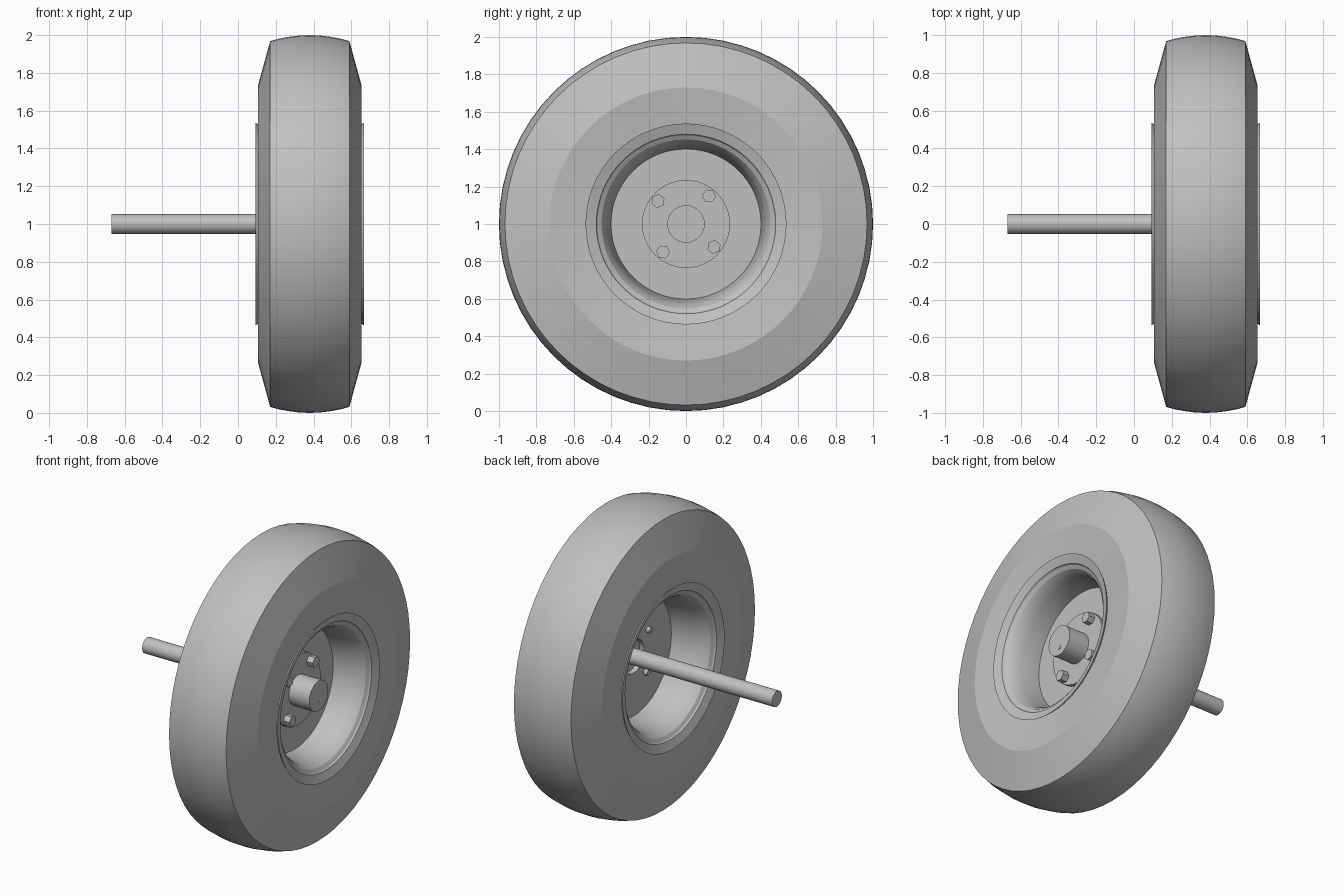
import bpy, bmesh, math

cube = bpy.data.objects.get("Cube")
if cube:
    bpy.data.objects.remove(cube, do_unlink=True)

MID = 0.38      # x of the wheel's middle plane
AXIS_Z = 1.0    # height of the axle

grey = bpy.data.materials.new("plain grey")
grey.use_nodes = True
grey.diffuse_color = (0.53, 0.53, 0.53, 1)
grey.node_tree.nodes["Principled BSDF"].inputs["Base Color"].default_value = (0.53, 0.53, 0.53, 1)


def lathe(name, profile, sides=64, center=(0, 0), turn=0.0):
    """Revolve a closed (x, radius) profile around an axis along x."""
    bm = bmesh.new()
    rings = []
    for i in range(sides):
        a = turn + 2 * math.pi * i / sides
        rings.append([bm.verts.new((x, r * math.cos(a), r * math.sin(a))) for x, r in profile])
    n = len(profile)
    for i in range(sides):
        a, b = rings[i], rings[(i + 1) % sides]
        for j in range(n):
            k = (j + 1) % n
            if profile[j][1] or profile[k][1]:
                bm.faces.new((a[j], a[k], b[k], b[j]))
    bmesh.ops.remove_doubles(bm, verts=bm.verts, dist=1e-5)
    bmesh.ops.dissolve_degenerate(bm, edges=bm.edges, dist=1e-5)
    bmesh.ops.recalc_face_normals(bm, faces=bm.faces)
    for f in bm.faces:
        f.smooth = True
    for e in bm.edges:
        e.smooth = e.calc_face_angle(0) < math.radians(19)
    mesh = bpy.data.meshes.new(name)
    bm.to_mesh(mesh)
    bm.free()
    mesh.materials.append(grey)
    ob = bpy.data.objects.new(name, mesh)
    ob.location = (0, center[0], AXIS_Z + center[1])
    bpy.context.collection.objects.link(ob)
    return ob


def mirrored(half):
    """Mirror (offset, radius) points across the wheel's middle plane."""
    return [(MID + d, r) for d, r in half] + [(MID - d, r) for d, r in reversed(half) if d > 0]


def rod(name, x0, x1, r, sides=32, **kw):
    return lathe(name, [(x0, 0), (x0, r), (x1, r), (x1, 0)], sides, **kw)


# Tyre: crowned tread, tapered shoulder, sidewall dished towards the rim
tyre = [(0, 1.0), (0.055, 0.998), (0.11, 0.991), (0.165, 0.981), (0.21, 0.968),
        (0.275, 0.73), (0.245, 0.47)]
lathe("tyre", mirrored(tyre))

# Rim: flared lip on each side, rounded throat and tapered barrel
outer = [(0, 0.42), (0.19, 0.44), (0.25, 0.485), (0.27, 0.525), (0.288, 0.537)]
inner = [(0.268, 0.48), (0.258, 0.474), (0.245, 0.452), (0.215, 0.432), (0.17, 0.42), (0.0, 0.395)]
rim = outer + inner
rim_profile = ([(MID + d, r) for d, r in rim]
               + [(MID - d, r) for d, r in reversed(rim) if d > 0])
lathe("rim", rim_profile)

# Wheel disc with a centre opening
lathe("wheel_disc", [(0.385, 0.11), (0.385, 0.41), (0.42, 0.41), (0.42, 0.11)])

# Hub: bolted flange plus a stub
lathe("hub", [(0.42, 0), (0.42, 0.235), (0.445, 0.235), (0.445, 0.1), (0.595, 0.1), (0.595, 0)], 48)

# Axle running inward from the hub, with a small key at its outer end
rod("axle", -0.67, 0.59, 0.052)
rod("axle_key", 0.54, 0.598, 0.014, 4, center=(0, -0.05), turn=math.pi / 4)

# Four hexagonal bolts with shank ends showing behind the disc
for i in range(4):
    a = math.radians(50.6 + 90 * i)
    pos = (0.194 * math.cos(a), 0.194 * math.sin(a))
    rod(f"bolt_head_{i + 1}", 0.44, 0.49, 0.037, 6, center=pos, turn=a)
    rod(f"bolt_shank_{i + 1}", 0.36, 0.45, 0.02, 16, center=pos)
